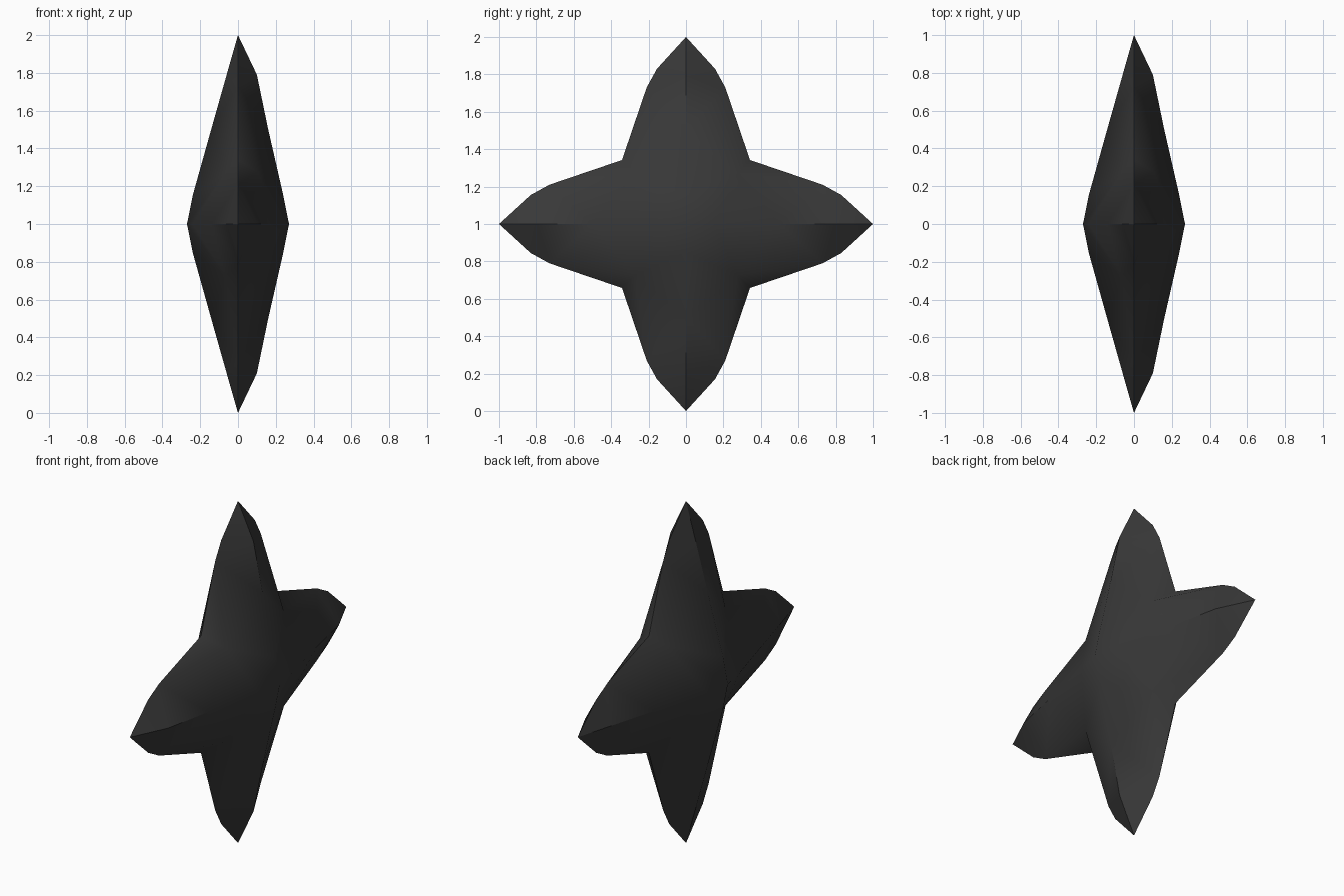
import bpy, bmesh
from math import cos, sin, pi

if "Cube" in bpy.data.objects:
    bpy.data.objects.remove(bpy.data.objects["Cube"])

# Star profile: (distance along arm, half width) and ridge (distance, height)
RIM = [(0.83, 0.155), (0.73, 0.21)]
NOTCH = 0.342
RIDGES = {1: [(0.79, 0.10), (0.5, 0.16), (0.15, 0.24)],
          -1: [(0.79, 0.06), (0.5, 0.142), (0.15, 0.24)]}
VALLEY = {1: (0.275, 0.105), -1: (0.275, 0.065)}
CENTRE = 0.27

bm = bmesh.new()


def point(arm, r, w, x):
    # Place a point of one arm, turned about the x axis
    a = arm * pi / 2
    return bm.verts.new((x, r * sin(a) + w * cos(a), 1 + r * cos(a) - w * sin(a)))


# Both faces of all four arms, mirrored about each arm's ridge
for side, ridge in RIDGES.items():
    for arm in range(4):
        for m in (1, -1):
            tip = point(arm, 1, 0, 0)
            a, b = [point(arm, r, m * w, 0) for r, w in RIM]
            n = point(arm, NOTCH, m * NOTCH, 0)
            p, q, s = [point(arm, r, 0, side * x) for r, x in ridge]
            c = point(arm, 0, 0, side * CENTRE)
            t, h = VALLEY[side]
            v = point(arm, t, m * t, side * h)
            for f in ((tip, p, a), (p, q, b, a), (q, v, b), (q, s, v),
                      (b, v, n), (s, c, v)):
                bm.faces.new(f)

bmesh.ops.remove_doubles(bm, verts=bm.verts, dist=0.001)
bmesh.ops.recalc_face_normals(bm, faces=bm.faces)

# Smooth body, with a sharp rim and sharp ridges near the tips
for f in bm.faces:
    f.smooth = True
for e in bm.edges:
    v, w = (u.co for u in e.verts)
    rim = abs(v.x) < 0.001 and abs(w.x) < 0.001
    on_ridge = all(min(abs(u.y), abs(u.z - 1)) < 0.001 for u in (v, w))
    outer = all(max(abs(u.y), abs(u.z - 1)) > 0.45 for u in (v, w))
    e.smooth = not (rim or (on_ridge and outer))

mesh = bpy.data.meshes.new("throwing_star")
bm.to_mesh(mesh)
bm.free()
star = bpy.data.objects.new("throwing_star", mesh)
bpy.context.collection.objects.link(star)

# Dark metal colour
mat = bpy.data.materials.new("dark_metal")
mat.diffuse_color = (0.04, 0.04, 0.04, 1)
mat.use_nodes = True
mat.node_tree.nodes["Principled BSDF"].inputs["Base Color"].default_value = mat.diffuse_color
mesh.materials.append(mat)
